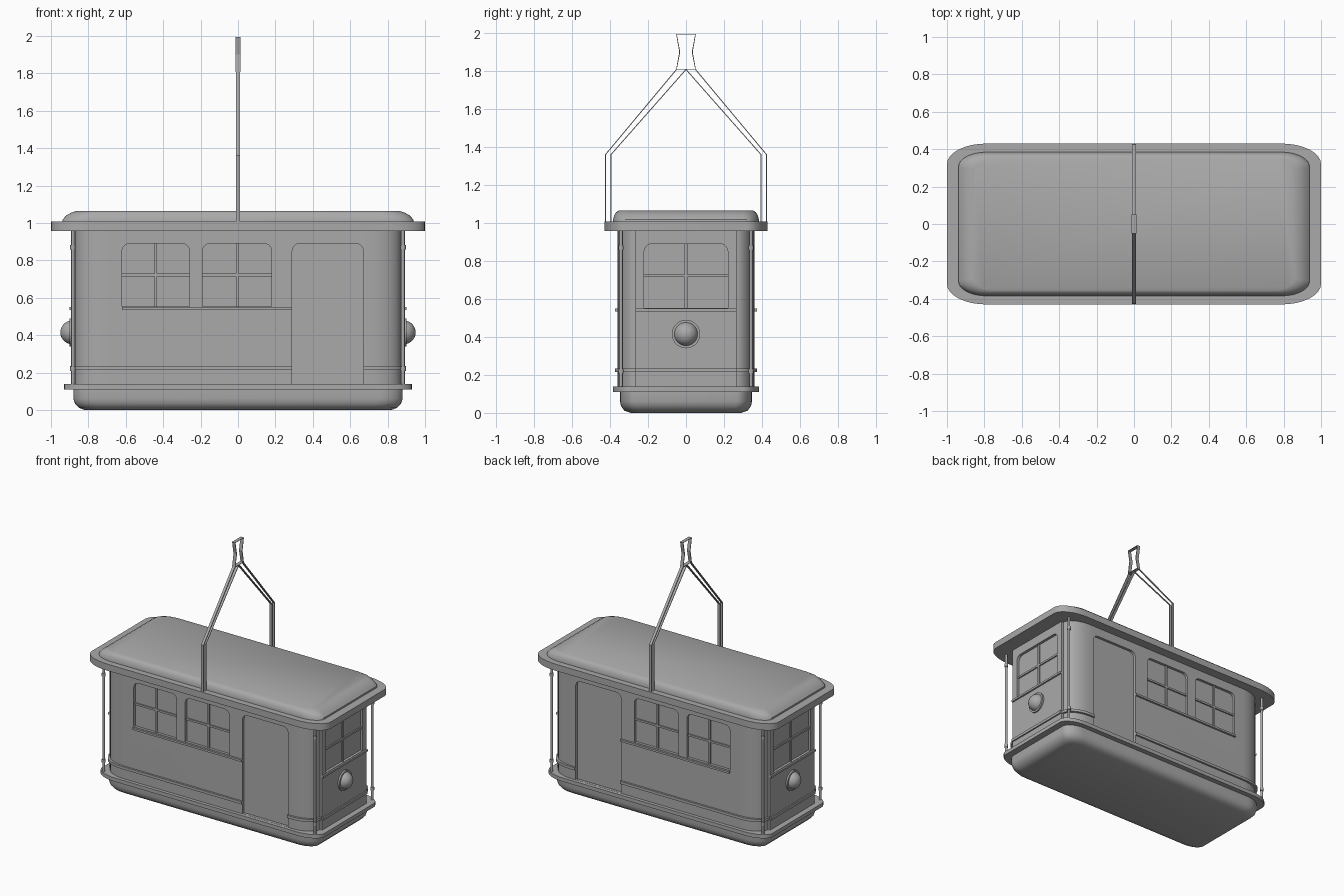
import bpy, bmesh, math
from mathutils import Vector

if "Cube" in bpy.data.objects:
    bpy.data.objects.remove(bpy.data.objects["Cube"])

grey = bpy.data.materials.new("plain_grey")
grey.use_nodes = True
COLOUR = (0.4, 0.4, 0.4, 1)
grey.diffuse_color = COLOUR
grey.node_tree.nodes["Principled BSDF"].inputs["Base Color"].default_value = COLOUR


def finish(name, bm, smooth=True):
    bmesh.ops.recalc_face_normals(bm, faces=bm.faces)
    mesh = bpy.data.meshes.new(name)
    bm.to_mesh(mesh)
    bm.free()
    mesh.materials.append(grey)
    obj = bpy.data.objects.new(name, mesh)
    bpy.context.collection.objects.link(obj)
    if smooth:
        shade(obj)
    return obj


def shade(obj):
    bpy.ops.object.select_all(action='DESELECT')
    obj.select_set(True)
    bpy.context.view_layer.objects.active = obj
    bpy.ops.object.shade_smooth_by_angle(angle=math.radians(35))


def outline(hx, hy, rx, ry, steps=8):
    """Rectangle with elliptical corners."""
    pts = []
    for q, (sx, sy) in enumerate([(1, 1), (-1, 1), (-1, -1), (1, -1)]):
        for i in range(steps + 1):
            a = (q + i / steps) * math.pi / 2
            pts.append((sx * (hx - rx) + rx * math.cos(a),
                        sy * (hy - ry) + ry * math.sin(a)))
    return pts


def loft(name, layers):
    """Closed solid through rounded outlines (hx, hy, rx, ry, z)."""
    bm = bmesh.new()
    rings = [[bm.verts.new((x, y, z)) for x, y in outline(hx, hy, rx, ry)]
             for hx, hy, rx, ry, z in layers]
    for a, b in zip(rings, rings[1:]):
        for i in range(len(a)):
            j = (i + 1) % len(a)
            bm.faces.new((a[i], a[j], b[j], b[i]))
    bm.faces.new(rings[0])
    bm.faces.new(rings[-1])
    return finish(name, bm)


def add_box(bm, lo, hi):
    lo, hi = Vector(lo), Vector(hi)
    verts = bmesh.ops.create_cube(bm, size=1)["verts"]
    bmesh.ops.scale(bm, vec=hi - lo, verts=verts)
    bmesh.ops.translate(bm, vec=(lo + hi) / 2, verts=verts)


def add_arch(bm, u0, u1, z0, z1, r, place, near, far):
    """Prism with rounded top corners, pushed from depth near to far."""
    pts = [(u0, z0), (u1, z0)]
    for cu, start in ((u1 - r, 0), (u0 + r, 90)):
        for i in range(6):
            a = math.radians(start + 18 * i)
            pts.append((cu + r * math.cos(a), z1 - r + r * math.sin(a)))
    a = [bm.verts.new(place(u, near, z)) for u, z in pts]
    b = [bm.verts.new(place(u, far, z)) for u, z in pts]
    bm.faces.new(a)
    bm.faces.new(b)
    for i in range(len(pts)):
        j = (i + 1) % len(pts)
        bm.faces.new((a[i], a[j], b[j], b[i]))


def carve(obj, cutter):
    mod = obj.modifiers.new("openings", 'BOOLEAN')
    mod.operation = 'DIFFERENCE'
    mod.solver = 'EXACT'
    mod.object = cutter
    dg = bpy.context.evaluated_depsgraph_get()
    mesh = bpy.data.meshes.new_from_object(obj.evaluated_get(dg))
    obj.modifiers.clear()
    obj.data = mesh
    shade(obj)


# Car shell, floor, underside and roof
body = loft("body", [(0.87, 0.36, 0.17, 0.095, z) for z in (0.12, 0.97)])
base_trim = loft("base_trim", [(0.882, 0.374, 0.17, 0.1, z) for z in (0.215, 0.235)])
loft("floor_ledge", [(0.93, 0.385, 0.17, 0.09, z) for z in (0.11, 0.138)])
loft("underside", [(0.82, 0.29, 0.11, 0.06, 0), (0.85, 0.325, 0.12, 0.07, 0.012),
                   (0.872, 0.342, 0.13, 0.08, 0.035), (0.88, 0.347, 0.13, 0.08, 0.06),
                   (0.88, 0.347, 0.13, 0.08, 0.112)])
loft("roof_ledge", [(1, 0.43, 0.21, 0.11, z) for z in (0.957, 1.007)])
loft("roof_top", [(0.94, 0.385, 0.15, 0.08, 1.0), (0.938, 0.384, 0.15, 0.08, 1.018),
                  (0.918, 0.378, 0.14, 0.08, 1.04), (0.89, 0.368, 0.13, 0.07, 1.056),
                  (0.86, 0.355, 0.12, 0.07, 1.065)])

# Raised end panels
bm = bmesh.new()
for s in (-1, 1):
    add_box(bm, (s * 0.876 - 0.012, -0.265, 0.13), (s * 0.876 + 0.012, 0.265, 0.965))
end_panels = finish("end_panels", bm, False)

# Recessed windows and doors, with glazing bars
WINDOWS = [(-0.62, -0.26), (-0.19, 0.18)]
cut, bars, sills = bmesh.new(), bmesh.new(), bmesh.new()
for s in (-1, 1):
    side = lambda u, d, z, s=s: (u, s * d, z)
    end = lambda u, d, z, s=s: (s * d, u, z)
    panes = [(u0, u1, side, 0.36) for u0, u1 in WINDOWS] + [(-0.22, 0.22, end, 0.888)]
    for u0, u1, place, d in panes:
        add_arch(cut, u0, u1, 0.553, 0.89, 0.04, place, d - 0.02, d + 0.1)
        mid = (u0 + u1) / 2
        for a, b, z0, z1 in ((mid - 0.007, mid + 0.007, 0.55, 0.89),
                             (u0, u1, 0.715, 0.729)):
            p, q = place(a, d - 0.022, z0), place(b, d - 0.01, z1)
            add_box(bars, [min(v) for v in zip(p, q)], [max(v) for v in zip(p, q)])
    add_arch(cut, 0.29, 0.67, 0.139, 0.89, 0.04, side, 0.34, 0.46)
    for place, u0, u1, d in ((side, -0.62, 0.29, 0.355), (end, -0.265, 0.265, 0.88)):
        p, q = place(u0, d, 0.535), place(u1, d + 0.02, 0.55)
        add_box(sills, [min(v) for v in zip(p, q)], [max(v) for v in zip(p, q)])
cutter = finish("opening_cutter", cut, False)
for part in (body, base_trim, end_panels):
    carve(part, cutter)
bpy.data.objects.remove(cutter)
finish("window_bars", bars, False)
finish("window_sills", sills, False)

# Base trim across the ends
bm = bmesh.new()
for s in (-1, 1):
    add_box(bm, (s * 0.888 - 0.01, -0.265, 0.215), (s * 0.888 + 0.01, 0.265, 0.235))
finish("end_trim", bm, False)


def add_rod(bm, x, y, z0, z1, r):
    verts = bmesh.ops.create_cone(bm, cap_ends=True, segments=12, radius1=r, radius2=r,
                                  depth=z1 - z0)["verts"]
    bmesh.ops.translate(bm, vec=(x, y, (z0 + z1) / 2), verts=verts)


# Corner poles with collars
bm = bmesh.new()
for x in (-0.883, 0.883):
    for y in (-0.342, 0.342):
        add_rod(bm, x, y, 0.13, 0.965, 0.009)
        for z in (0.22, 0.87):
            add_rod(bm, x, y, z - 0.012, z + 0.012, 0.014)
finish("corner_poles", bm)

# Round lamps with a thin rim
bm = bmesh.new()
for s in (-1, 1):
    ball = bmesh.ops.create_uvsphere(bm, u_segments=24, v_segments=14, radius=0.063)["verts"]
    bmesh.ops.translate(bm, vec=(s * 0.887, 0, 0.415), verts=ball)
    rim = bmesh.ops.create_cone(bm, cap_ends=True, segments=28, radius1=0.075,
                                radius2=0.075, depth=0.03)["verts"]
    for v in rim:
        v.co = (s * 0.885 + v.co.z, v.co.y, v.co.x + 0.415)
finish("end_lamps", bm)


def ribbon(bm, path, half, closed=False):
    """Thin band following a (y, z) path, spread along x."""
    rows = [[bm.verts.new((x, y, z)) for x in (-half, half)] for y, z in path]
    pairs = list(zip(rows, rows[1:])) + ([(rows[-1], rows[0])] if closed else [])
    for a, b in pairs:
        bm.faces.new((a[0], a[1], b[1], b[0]))


# Hanger arms from paired bands, with an open grip on top
bm = bmesh.new()
for s in (-1, 1):
    ribbon(bm, [(s * 0.424, 1.0), (s * 0.424, 1.36), (s * 0.05, 1.808)], 0.01)
    ribbon(bm, [(s * 0.395, 1.0), (s * 0.395, 1.36), (0, 1.808)], 0.01)
grip = [(0.05, 1.81), (0.033, 1.9), (0.05, 1.993)]
ribbon(bm, grip + [(-y, z) for y, z in reversed(grip)], 0.013, True)
hanger = finish("hanger", bm, False)
band = hanger.modifiers.new("band_thickness", 'SOLIDIFY')
band.thickness = 0.005
band.offset = 0
